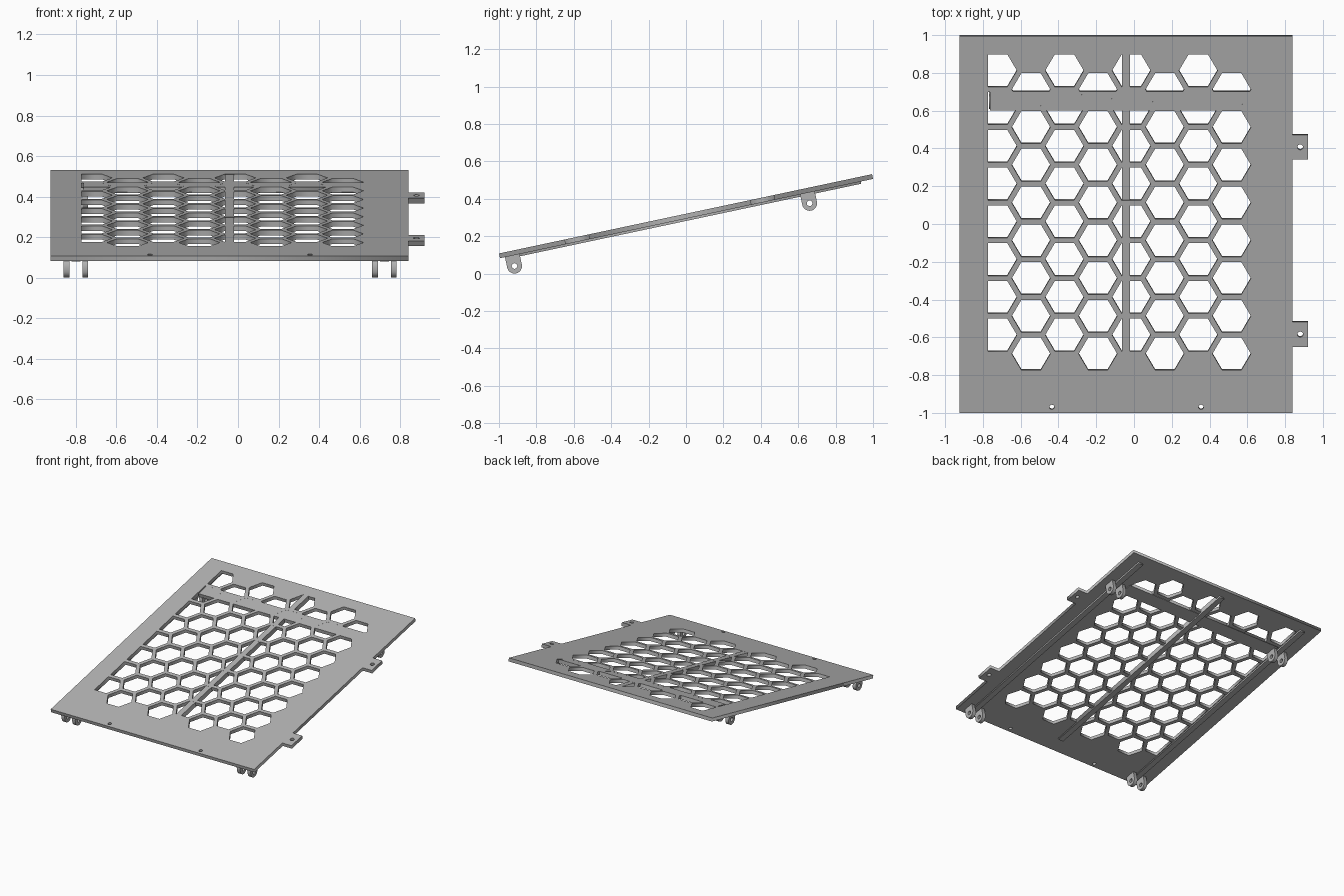
import bpy
from math import cos, sin, pi, radians, sqrt
from mathutils import Matrix, Vector

cube = bpy.data.objects.get("Cube")
if cube:
    bpy.data.objects.remove(cube, do_unlink=True)

grey = bpy.data.materials.new("plain_grey")
grey.use_nodes = True
grey.diffuse_color = (0.45, 0.45, 0.45, 1)
grey.node_tree.nodes["Principled BSDF"].inputs["Base Color"].default_value = grey.diffuse_color

# Everything is laid out flat with the panel top at z = 0, then tilted
TILT = Matrix.Translation((0, 0, 0.32)) @ Matrix.Rotation(radians(12), 4, 'X')
SIDEWAYS = Matrix(((0, 0, 1, 0), (1, 0, 0, 0), (0, 1, 0, 0), (0, 0, 0, 1)))
THICK = 0.026


def ring(x, y, r, sides=20, start=0.0, sweep=2 * pi):
    return [(x + r * cos(start + sweep * i / sides), y + r * sin(start + sweep * i / sides))
            for i in range(sides)]


def rect(x0, x1, y0, y1):
    return [(x0, y0), (x1, y0), (x1, y1), (x0, y1)]


def slab(name, loops, thick, place):
    """Extrude an outline with holes, centred on its own plane."""
    curve = bpy.data.curves.new(name, 'CURVE')
    curve.dimensions = '2D'
    curve.fill_mode = 'BOTH'
    curve.extrude = thick / 2
    for loop in loops:
        spline = curve.splines.new('POLY')
        spline.points.add(len(loop) - 1)
        for point, (x, y) in zip(spline.points, loop):
            point.co = (x, y, 0, 1)
        spline.use_cyclic_u = True
    obj = bpy.data.objects.new(name, curve)
    bpy.context.collection.objects.link(obj)
    bpy.ops.object.select_all(action='DESELECT')
    obj.select_set(True)
    bpy.context.view_layer.objects.active = obj
    bpy.ops.object.convert(target='MESH')
    obj = bpy.context.object
    obj.data.materials.clear()
    obj.data.materials.append(grey)
    obj.data.transform(TILT @ place)
    return obj


def bar(name, x0, x1, y0, y1, top, bottom):
    place = Matrix.Translation((0, 0, (top + bottom) / 2))
    return slab(name, [rect(x0, x1, y0, y1)], top - bottom, place)


# Panel outline with two side tabs
LEFT, RIGHT, FRONT, BACK = -0.925, 0.84, -1.022, 1.017
TAB_END = 0.92
tabs = [(-0.665, -0.53), (0.35, 0.482)]
outline = [(LEFT, BACK), (LEFT, FRONT), (RIGHT, FRONT)]
for y0, y1 in tabs:
    outline += [(RIGHT, y0), (TAB_END, y0), (TAB_END, y1), (RIGHT, y1)]
outline.append((RIGHT, BACK))
loops = [outline]

# Honeycomb openings, squared off along the left side
HEX_R, PITCH = 0.102, 0.2044
for col in range(8):
    x = -0.722 + col * PITCH * sqrt(3) / 2
    for row in range(8):
        y = -0.703 + row * PITCH + (PITCH / 2 if col % 2 == 0 else 0)
        cell = ring(x, y, HEX_R, 6)
        if col == 0:
            cell = [p for i, p in enumerate(cell) if i != 3]
        loops.append(cell)

# Screw holes in the tabs and the front margin
loops += [ring(0.88, (y0 + y1) / 2, 0.015) for y0, y1 in tabs]
loops += [ring(x, -0.991, 0.013) for x in (-0.435, 0.355)]
slab("honeycomb_panel", loops, THICK, Matrix.Translation((0, 0, -THICK / 2)))

# Cross strip and centre rib fill across the openings
bar("cross_strip", -0.763, 0.63, 0.613, 0.716, -0.0004, -0.029)
bar("centre_rib", -0.064, -0.02, -0.9, 0.95, -0.0006, -0.038)

# Side ribs and pairs of hinge lugs underneath
LUG_R, LUG_Z = 0.04, -0.083
for side, x in (("right", -0.8), ("left", 0.722)):
    bar(side + "_rib", x - 0.022, x + 0.022, -0.97, 0.95, -THICK + 0.001, -0.038)
    for end, y in (("front", -0.955), ("back", 0.658)):
        profile = ring(y, LUG_Z, LUG_R, 16, pi, pi)
        profile += [(y + LUG_R, LUG_Z), (y + LUG_R, -0.02), (y - LUG_R, -0.02)]
        for n, dx in enumerate((-0.046, 0.046)):
            slab(f"{end}_{side}_lug_{n + 1}", [profile, ring(y, LUG_Z, 0.015)], 0.028,
                 Matrix.Translation((x + dx, 0, 0)) @ SIDEWAYS)
